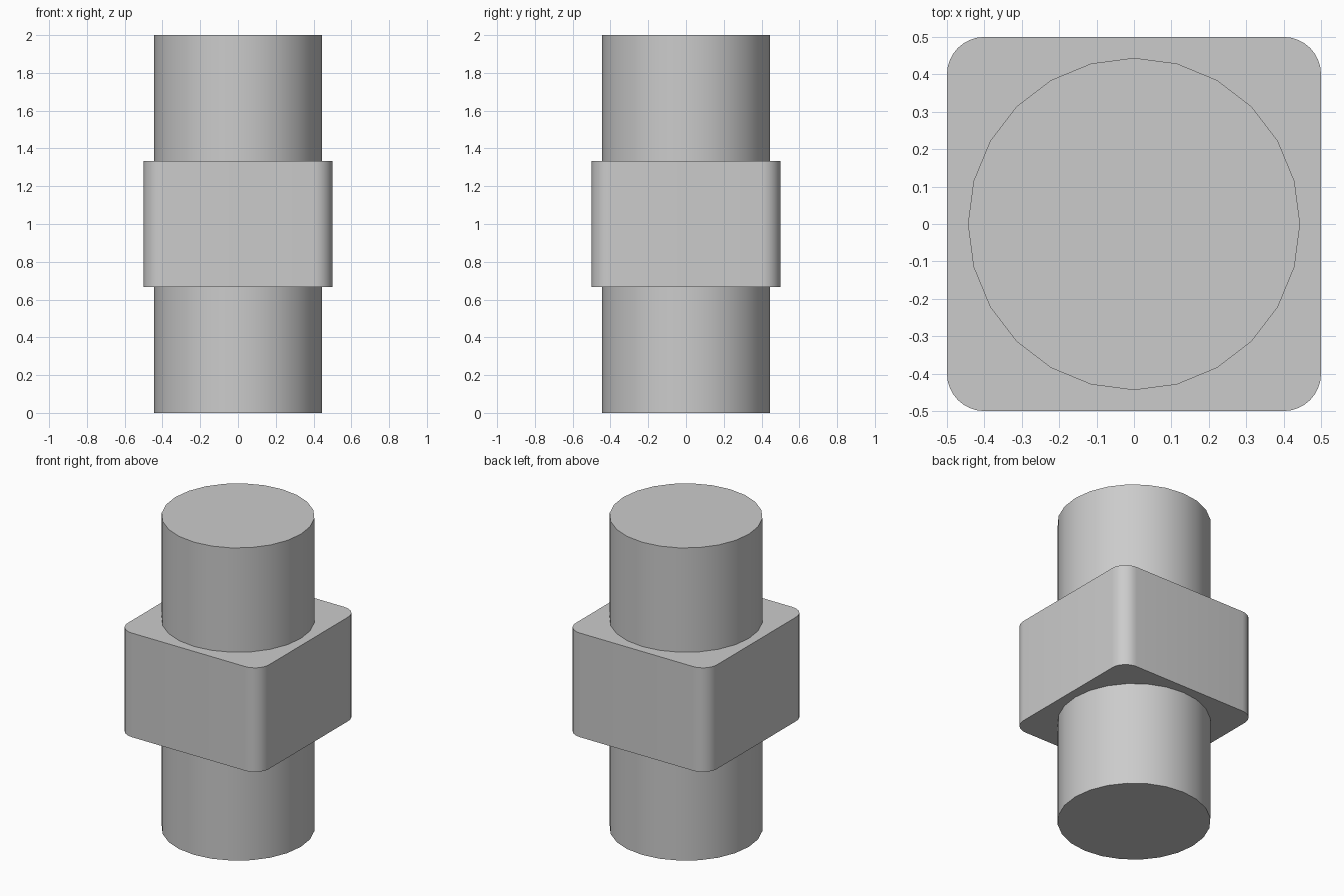
import bpy, math

if "Cube" in bpy.data.objects:
    bpy.data.objects.remove(bpy.data.objects["Cube"])

RADIUS, HEIGHT = 0.444, 2.0
HALF, CORNER, CORNER_STEPS = 0.5, 0.1, 8
Z_LOW, Z_HIGH = 0.667, 1.333


def prism(name, outline, z0, z1):
    """Closed solid from a 2D outline, smooth on its curved sides."""
    n = len(outline)
    verts = [(x, y, z) for z in (z0, z1) for x, y in outline]
    faces = [(i, (i + 1) % n, n + (i + 1) % n, n + i) for i in range(n)]
    faces += [tuple(reversed(range(n))), tuple(range(n, 2 * n))]
    mesh = bpy.data.meshes.new(name)
    mesh.from_pydata(verts, [], faces)
    obj = bpy.data.objects.new(name, mesh)
    bpy.context.collection.objects.link(obj)
    bpy.ops.object.select_all(action='DESELECT')
    obj.select_set(True)
    bpy.context.view_layer.objects.active = obj
    bpy.ops.object.shade_smooth_by_angle(angle=math.radians(30))
    return obj


def arc(cx, cy, r, start, sweep, steps):
    return [(cx + r * math.cos(start + sweep * i / steps),
             cy + r * math.sin(start + sweep * i / steps)) for i in range(steps + 1)]


# Round shaft running the full height
prism("shaft", arc(0, 0, RADIUS, 0, math.tau, 24)[:-1], 0, HEIGHT)

# Square collar with rounded vertical corners
c = HALF - CORNER
collar = []
for k, (sx, sy) in enumerate([(1, 1), (-1, 1), (-1, -1), (1, -1)]):
    collar += arc(sx * c, sy * c, CORNER, k * math.pi / 2, math.pi / 2, CORNER_STEPS)
prism("collar", collar, Z_LOW, Z_HIGH)
